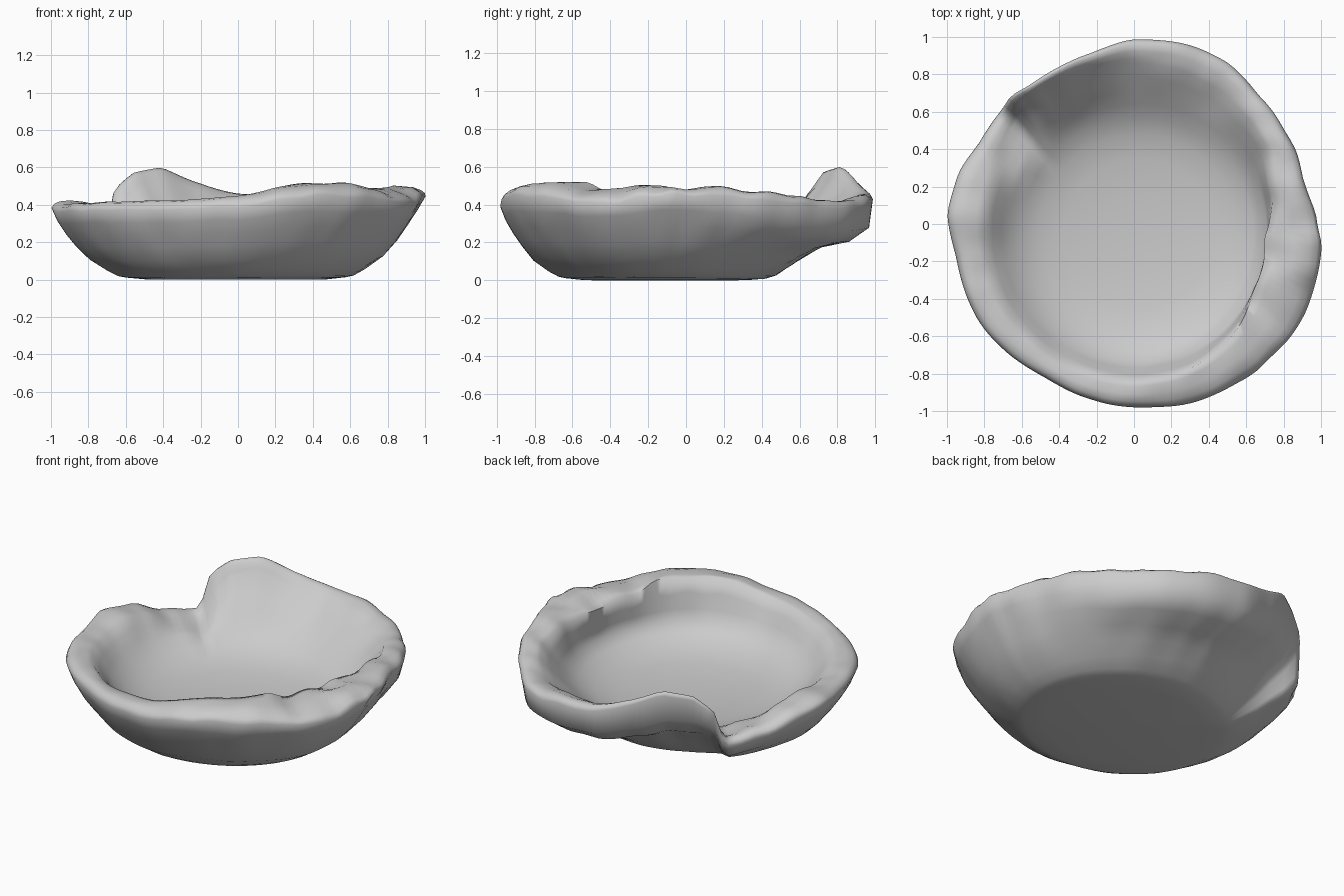
import bpy, bmesh
from math import sin, cos, radians, tau, degrees, pi
from mathutils import Vector, noise

if "Cube" in bpy.data.objects:
    bpy.data.objects.remove(bpy.data.objects["Cube"])

SEG = 144

# Rim stations: angle, outer edge radius, outer edge height, inner ridge radius, ridge height
RIM = [
    (0, .97, .45, .73, .46), (15, .94, .44, .76, .46), (30, .95, .42, .82, .45),
    (45, .96, .39, .83, .41), (60, 1.0, .38, .85, .39), (75, 1.0, .41, .86, .42),
    (90, .985, .43, .86, .42), (105, .94, .50, .85, .46), (117, .93, .58, .86, .53),
    (127, .93, .55, .86, .50), (134, .95, .49, .86, .41), (139, .93, .25, .83, .26),
    (152, .935, .28, .80, .30), (165, .98, .35, .79, .38), (177, 1.0, .38, .80, .41),
    (191, .965, .36, .81, .38), (210, .98, .37, .83, .40), (240, .95, .37, .83, .40),
    (270, .98, .39, .84, .44), (292, 1.01, .45, .83, .51), (310, 1.02, .44, .80, .52),
    (332, 1.03, .41, .73, .48), (353, 1.0, .45, .71, .46),
]
# Outer wall: fraction from base to edge, fraction of edge height
WALL = [(0, .03), (.1, .05), (.25, .13), (.48, .27), (.66, .46), (.80, .64), (.92, .82), (1, 1)]
# Same wall where the back sags into a shelf under the lip
SHELF = [(0, .02), (.1, .06), (.25, .19), (.4, .32), (.55, .43), (.80, .50), (.97, .66), (1, 1)]
# Inside: radius of the shallow hollow, height
HOLLOW = [(.69, .26), (.62, .21), (.53, .17), (.40, .143), (.2, .128)]


def rim_at(a):
    """Interpolate the rim stations around the closed loop."""
    pts = RIM + [(360,) + RIM[0][1:]]
    for p, q in zip(pts, pts[1:]):
        if p[0] <= a <= q[0]:
            t = (a - p[0]) / (q[0] - p[0])
            t = .5 * t + .5 * t * t * (3 - 2 * t)
            return [u + (v - u) * t for u, v in zip(p[1:], q[1:])]


def section(ang):
    """Cross-section from the base, over the lip and down to the floor."""
    a = degrees(ang)
    d = Vector((cos(ang), sin(ang), 0))
    r, zo, rr, zr = rim_at(a)
    back = max(0, cos(ang - radians(82))) ** 2
    crumple = .012 + .022 * max(0, cos(ang - radians(355))) ** 2
    base = Vector((-.01 + .59 * d.x, -.11 + .53 * d.y, 0))
    edge = d * r + Vector((0, 0, zo))
    ridge = d * rr + Vector((0, 0, zr))

    out = [Vector((0, -.11, .002)).lerp(base, .8)]
    for (t, h), (ts, hs) in zip(WALL, SHELF):
        t, h = t + (ts - t) * back, h + (hs - h) * back
        p = base.lerp(edge, t)
        p.z = h * zo
        out.append(p)
    # rolled lip
    for t in (.07, .22, .5, .8, 1):
        p = edge.lerp(ridge, t)
        p.z += .035 * sin(t ** .6 * pi)
        out.append(p)
    # hollow, never higher than the torn part of the rim
    rings = [Vector((.02 + hr * d.x, -.05 + hr * d.y, min(hz, zr - .03))) for hr, hz in HOLLOW]
    for t in (.35, .7):
        out.append(ridge.lerp(rings[0], t))
    out += rings
    # dents in the outer wall and lip
    for i in range(3, 15):
        p = out[i]
        k = crumple if i > 7 else .008
        out[i] = p + d * k * .5 * noise.noise(p * 5.5) + Vector((0, 0, k * noise.noise(p * 7 + Vector((3, 1, 5)))))
    return out


# Bowl
bm = bmesh.new()
cols = [[bm.verts.new(p) for p in section(i * tau / SEG)] for i in range(SEG)]
bottom = bm.verts.new((0, -.11, 0))
floor = bm.verts.new((.02, -.05, .122))
for i, c in enumerate(cols):
    n = cols[(i + 1) % SEG]
    for j in range(len(c) - 1):
        bm.faces.new((c[j], n[j], n[j + 1], c[j + 1]))
    bm.faces.new((bottom, n[0], c[0]))
    bm.faces.new((floor, c[-1], n[-1]))
bmesh.ops.recalc_face_normals(bm, faces=bm.faces)
mesh = bpy.data.meshes.new("pinched_bowl")
bm.to_mesh(mesh)
bm.free()
bowl = bpy.data.objects.new("pinched_bowl", mesh)
bpy.context.collection.objects.link(bowl)
bpy.context.view_layer.objects.active = bowl
bowl.select_set(True)
bpy.ops.object.shade_smooth_by_angle(angle=radians(85))
